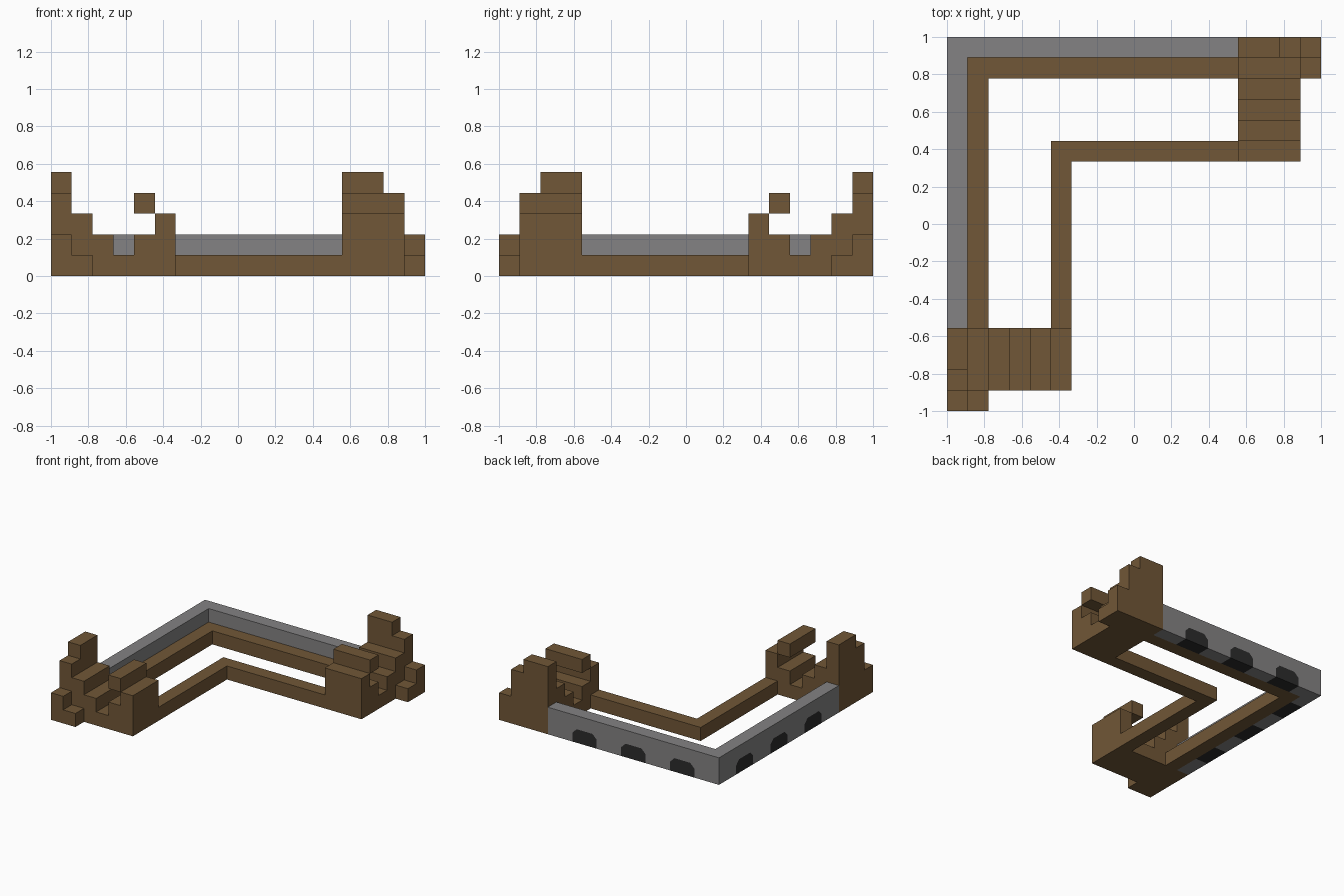
import bpy
import bmesh

cube = bpy.data.objects.get("Cube")
if cube:
    bpy.data.objects.remove(cube, do_unlink=True)

CELL = 1 / 9  # one building block


def material(name, color):
    mat = bpy.data.materials.new(name)
    mat.use_nodes = True
    mat.diffuse_color = (*color, 1)
    bsdf = next(n for n in mat.node_tree.nodes if n.type == 'BSDF_PRINCIPLED')
    bsdf.inputs["Base Color"].default_value = (*color, 1)
    return mat


brown = material("brown_wood", (0.165, 0.095, 0.038))
grey = material("grey_stone", (0.23, 0.225, 0.228))
dark = material("dark_opening", (0.025, 0.025, 0.025))


def prism(name, profile, v0, v1, mat, mirrored=False):
    """Extrude a (u, z) profile from v0 to v1, in blocks; mirrored swaps the two arms."""
    def place(u, v, z):
        x, y = u * CELL - 1, v * CELL - 1
        return (-y, -x, z * CELL) if mirrored else (x, y, z * CELL)

    bm = bmesh.new()
    near = [bm.verts.new(place(u, v0, z)) for u, z in profile]
    far = [bm.verts.new(place(u, v1, z)) for u, z in profile]
    bm.faces.new(near)
    bm.faces.new(far)
    for i in range(len(near)):
        j = (i + 1) % len(near)
        bm.faces.new((near[i], near[j], far[j], far[i]))
    bmesh.ops.recalc_face_normals(bm, faces=bm.faces[:])
    mesh = bpy.data.meshes.new(name)
    bm.to_mesh(mesh)
    bm.free()
    mesh.materials.append(mat)
    obj = bpy.data.objects.new(name, mesh)
    bpy.context.collection.objects.link(obj)
    return obj


def block(name, u0, u1, v0, v1, z0, z1, mirrored):
    prism(name, [(u0, z0), (u1, z0), (u1, z1), (u0, z1)], v0, v1, brown, mirrored)


def arch(u):
    """Opening outline with cut upper corners."""
    return [(u, 0), (u, 0.65), (u + 0.35, 1), (u + 1.65, 1), (u + 2, 0.65), (u + 2, 0)]


STEPS = [(1, 0), (6, 0), (6, 3), (5, 3), (5, 2), (4, 2), (4, 1),
         (3, 1), (3, 2), (2, 2), (2, 3), (1, 3)]

for mirrored in (False, True):
    side = "side" if mirrored else "back"
    end = "back" if mirrored else "front"
    trim = 1 if mirrored else 0  # the second arm butts against the first

    # stone wall with notches, each filled by a dark opening
    outline = [(trim, 0)]
    for n, u in enumerate((2, 6, 10)):
        outline += arch(u)
        prism(f"{side}_wall_opening_{n + 1}", arch(u), 17, 18, dark, mirrored)
    outline += [(14, 0), (14, 2), (trim, 2)]
    prism(f"{side}_stone_wall", outline, 17, 18, grey, mirrored)

    # low wooden rails
    block(f"{side}_outer_rail", 1 + trim, 14, 16, 17, 0, 1, mirrored)
    block(f"{side}_inner_rail", 5 + trim, 14, 12, 13, 0, 1, mirrored)

    # stepped end with a tower, feet and a raised beam
    prism(f"{end}_end_steps", STEPS, 1, 4, brown, mirrored)
    block(f"{end}_end_tower", 0, 1, 2, 4, 0, 5, mirrored)
    block(f"{end}_end_shoulder", 0, 1, 1, 2, 0, 4, mirrored)
    block(f"{end}_end_tall_foot", 0, 1, 0, 1, 0, 2, mirrored)
    block(f"{end}_end_low_foot", 1, 2, 0, 1, 0, 1, mirrored)
    block(f"{end}_end_beam", 4, 5, 1, 4, 3, 4, mirrored)
